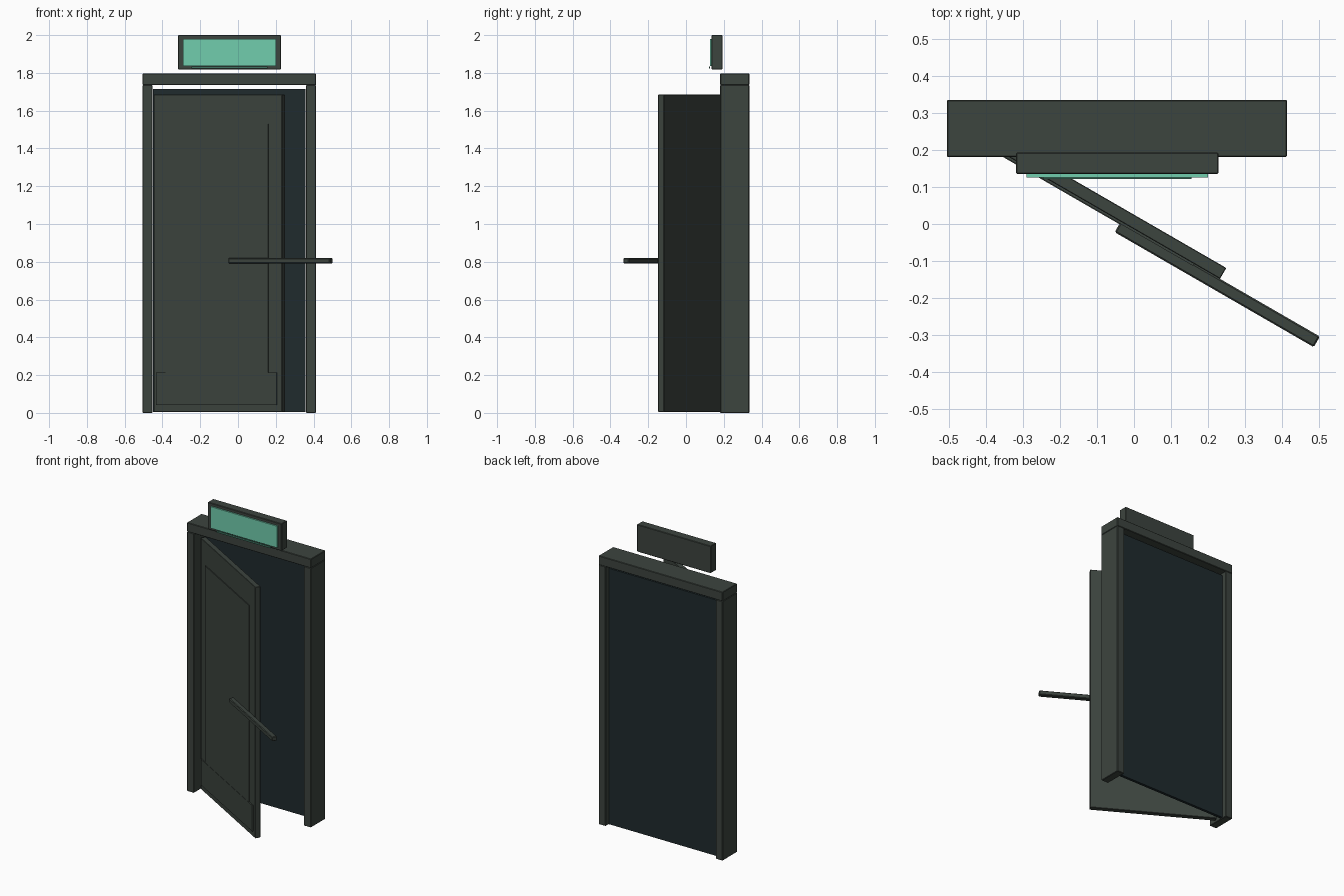
import bpy, math
from mathutils import Matrix, Vector

if "Cube" in bpy.data.objects:
    bpy.data.objects.remove(bpy.data.objects["Cube"])


def material(name, rgb):
    m = bpy.data.materials.new(name)
    m.diffuse_color = (*rgb, 1.0)
    m.use_nodes = True
    m.node_tree.nodes["Principled BSDF"].inputs["Base Color"].default_value = m.diffuse_color
    return m


GREY = material("dark grey green", (0.046, 0.058, 0.049))
DARK = material("dark teal", (0.014, 0.024, 0.027))
GREEN = material("glowing mint", (0.165, 0.61, 0.42))
DIM = material("dim green", (0.05, 0.17, 0.12))


def box(name, x, y, z, mat, matrix=None, bevel=0.0):
    """Box from (min, max) ranges, optionally moved by a matrix."""
    verts = [Vector((a, b, c)) for a in x for b in y for c in z]
    if matrix:
        verts = [matrix @ v for v in verts]
    faces = [(0, 1, 3, 2), (4, 6, 7, 5), (0, 4, 5, 1),
             (2, 3, 7, 6), (0, 2, 6, 4), (1, 5, 7, 3)]
    mesh = bpy.data.meshes.new(name)
    mesh.from_pydata(verts, [], faces)
    mesh.materials.append(mat)
    ob = bpy.data.objects.new(name, mesh)
    bpy.context.collection.objects.link(ob)
    if bevel:
        b = ob.modifiers.new("bevel", 'BEVEL')
        b.width = bevel
        b.segments = 1
    return ob


# Door frame
FY = (0.181, 0.335)
box("left_post", (-0.505, -0.453), FY, (0, 1.735), GREY, bevel=0.003)
box("right_post", (0.36, 0.413), FY, (0, 1.735), GREY, bevel=0.003)
box("lintel", (-0.505, 0.413), FY, (1.735, 1.796), GREY, bevel=0.003)

# Dark backing in the doorway
box("dark_backing", (-0.45, 0.357), (0.288, 0.306), (0.004, 1.715), DARK)

# Open door leaf: local x along the leaf, local -y outwards
door = Matrix.Translation((-0.447, 0.244, 0)) @ Matrix.Rotation(math.radians(-30), 4, 'Z')
box("door_leaf", (0, 0.784), (0, 0.034), (0.005, 1.685), GREY, door, 0.002)
box("door_panel", (0.075, 0.703), (-0.006, 0.002), (0.2, 1.53), GREY, door)
box("kick_plate", (0.02, 0.756), (-0.008, 0.002), (0.042, 0.215), GREY, door)
box("push_bar", (0.475, 1.095), (-0.033, 0.0), (0.791, 0.82), GREY, door, 0.004)

# Lit sign above the door
box("sign_case", (-0.318, 0.228), (0.135, 0.193), (1.818, 2.0), GREY, bevel=0.003)
box("sign_glass", (-0.29, 0.2), (0.126, 0.136), (1.836, 1.98), GREEN)
box("sign_strip", (-0.245, 0.155), (0.121, 0.127), (1.822, 1.834), DIM)
